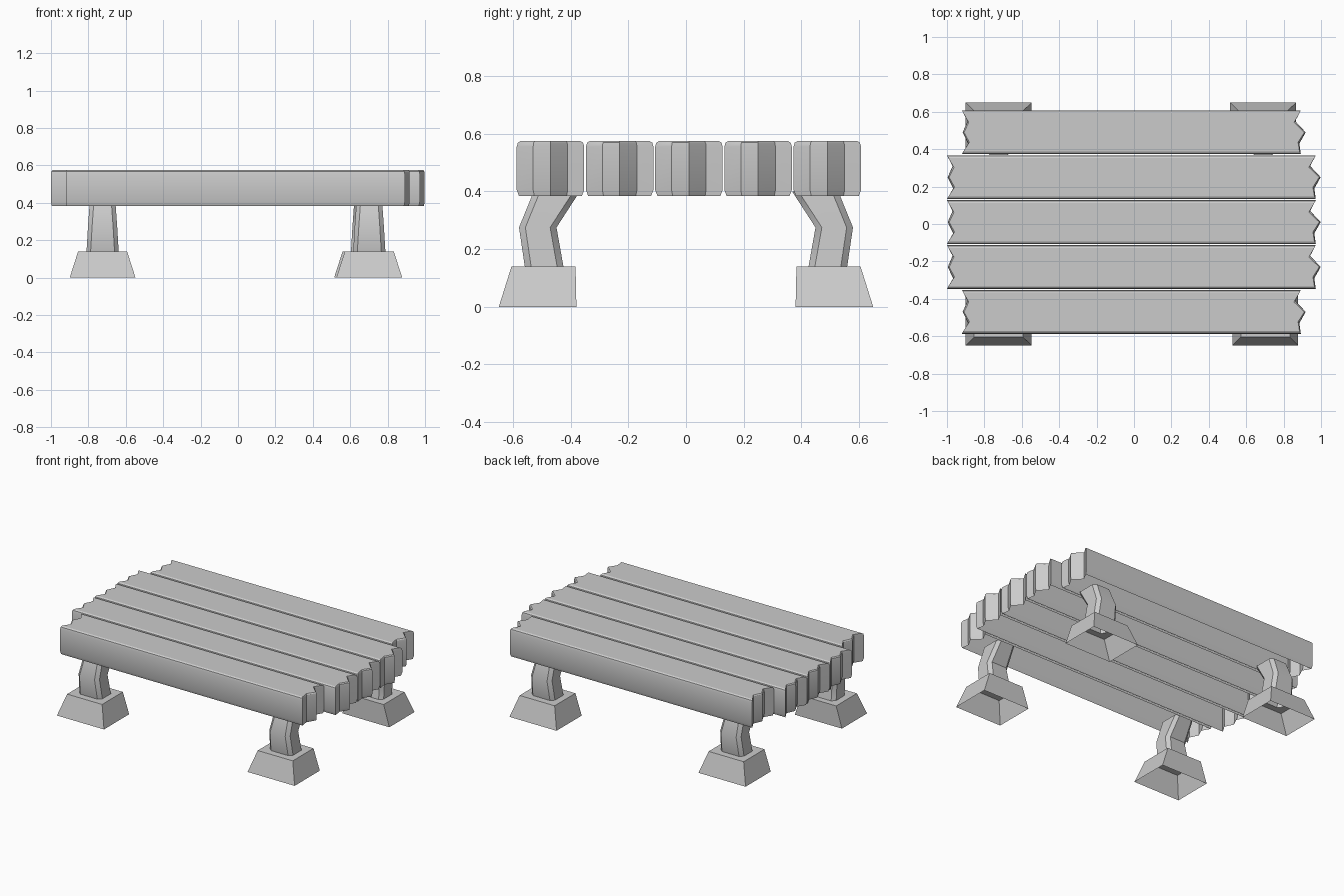
import bpy, bmesh, math

if "Cube" in bpy.data.objects:
    bpy.data.objects.remove(bpy.data.objects["Cube"])


def loft(name, rings, angle, cap_top=False):
    """Skin a list of equal-length closed rings, smooth below the given angle."""
    bm = bmesh.new()
    rows = [[bm.verts.new(p) for p in ring] for ring in rings]
    n = len(rows[0])
    for a, b in zip(rows, rows[1:]):
        for i in range(n):
            j = (i + 1) % n
            bm.faces.new((a[i], a[j], b[j], b[i]))
    if cap_top:
        bm.faces.new(rows[-1])
    bmesh.ops.remove_doubles(bm, verts=bm.verts, dist=0.0005)
    bmesh.ops.recalc_face_normals(bm, faces=bm.faces)
    mesh = bpy.data.meshes.new(name)
    bm.to_mesh(mesh)
    bm.free()
    obj = bpy.data.objects.new(name, mesh)
    bpy.context.collection.objects.link(obj)
    bpy.ops.object.select_all(action='DESELECT')
    obj.select_set(True)
    bpy.context.view_layer.objects.active = obj
    bpy.ops.object.shade_smooth_by_angle(angle=math.radians(angle))
    return obj


# Planks: jagged end outline (x, y), extruded up with softened edges, open below
RIGHT_END = [(0.892, -0.117), (0.884, -0.06), (0.918, 0.0), (0.862, 0.06), (0.892, 0.117)]
LEFT_END = [(-0.92, 0.117), (-0.89, 0.06), (-0.916, 0.0), (-0.887, -0.06), (-0.92, -0.117)]
LEVELS = [(0.384, 0.008), (0.405, 0.0), (0.555, 0.0), (0.569, 0.004), (0.575, 0.014)]


def plank(name, y, shift):
    rings = []
    for z, inset in LEVELS:
        rings.append([((x + math.copysign(shift, x)) * (1 - inset / 1.8),
                       y + v * (1 - inset / 0.117), z)
                      for x, v in RIGHT_END + LEFT_END])
    loft(name, rings, 28, cap_top=True)


for i in range(5):
    plank(f"plank_{i + 1}", -0.47 + 0.24 * i, 0.0 if i in (0, 4) else 0.08)


# Legs: hollow flared foot running up into a bent, chamfered post
def section(cx, side, hx, y0, y1, z, c):
    """Chamfered rectangle; y0 is the outer and y1 the inner distance."""
    pts = [(-hx + c, y0), (hx - c, y0), (hx, y0 - c), (hx, y1 + c),
           (hx - c, y1), (-hx + c, y1), (-hx, y1 + c), (-hx, y0 - c)]
    return [(cx + x, side * y, z) for x, y in pts]


#         half x, outer y, inner y, z, chamfer
PROFILE = [(0.176, 0.649, 0.380, 0.0, 0.0),
           (0.131, 0.605, 0.383, 0.14, 0.0),
           (0.086, 0.559, 0.425, 0.14, 0.022),
           (0.078, 0.579, 0.449, 0.275, 0.022),
           (0.069, 0.528, 0.368, 0.40, 0.022)]

for name, cx, side in [("front_left_leg", -0.724, -1), ("back_left_leg", -0.724, 1),
                       ("front_right_leg", 0.702, -1), ("back_right_leg", 0.69, 1)]:
    loft(name, [section(cx, side, *p) for p in PROFILE], 38)
